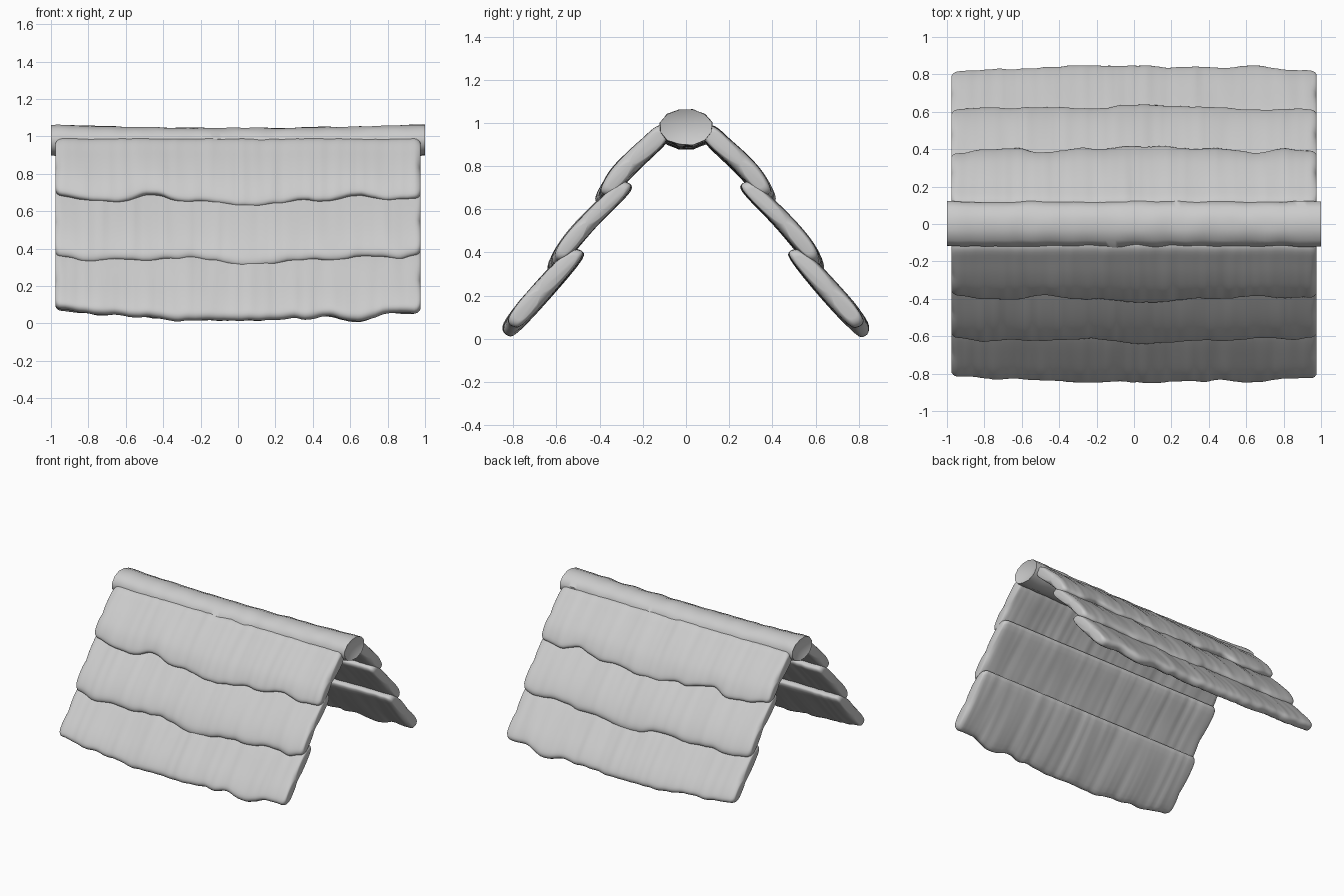
import bpy, bmesh, math
from mathutils import Vector, noise

cube = bpy.data.objects.get("Cube")
if cube:
    bpy.data.objects.remove(cube, do_unlink=True)

thatch = bpy.data.materials.new("thatch_grey")
thatch.use_nodes = True
GREY = (0.6, 0.6, 0.6, 1)
thatch.diffuse_color = GREY
thatch.node_tree.nodes["Principled BSDF"].inputs["Base Color"].default_value = GREY


def spline(pts, t, closed):
    """Catmull-Rom value on a list of vectors at parameter t."""
    n, i = len(pts), math.floor(t)
    f = t - i
    pick = (lambda k: pts[k % n]) if closed else (lambda k: pts[max(0, min(n - 1, k))])
    a, b, c, d = (pick(i + k) for k in (-1, 0, 1, 2))
    return 0.5 * (2 * b + (c - a) * f + (2 * a - 5 * b + 4 * c - d) * f * f
                  + (3 * b - a - 3 * c + d) * f ** 3)


def skin(name, rings, end_dip=0.0):
    """Join rings of points into a tube closed at both ends."""
    bm = bmesh.new()
    loops = [[bm.verts.new(p) for p in ring] for ring in rings]
    n = len(loops[0])
    for a, b in zip(loops, loops[1:]):
        for j in range(n):
            k = (j + 1) % n
            bm.faces.new((a[j], a[k], b[k], b[j]))
    for loop, sign in ((loops[0], 1), (loops[-1], -1)):
        mid = sum((v.co for v in loop), Vector()) / n
        hub = bm.verts.new(mid + Vector((sign * end_dip, 0, 0)))
        for j in range(n):
            bm.faces.new((loop[j], loop[(j + 1) % n], hub))
    bmesh.ops.recalc_face_normals(bm, faces=bm.faces)
    mesh = bpy.data.meshes.new(name)
    bm.to_mesh(mesh)
    bm.free()
    mesh.materials.append(thatch)
    obj = bpy.data.objects.new(name, mesh)
    bpy.context.collection.objects.link(obj)
    bpy.ops.object.select_all(action="DESELECT")
    obj.select_set(True)
    bpy.context.view_layer.objects.active = obj
    bpy.ops.object.shade_smooth_by_angle(angle=math.radians(50))
    return obj


def layer(name, side, profile, hem, seed):
    """Thatch course: closed (distance out, height) profile swept along x with a wavy hem."""
    pts = [Vector(p) for p in profile]
    hem = [Vector((h, 0)) for h in hem]
    outline = [spline(pts, i / 4, True) for i in range(4 * len(pts))]
    low, high = min(p.y for p in outline), max(p.y for p in outline)
    centre = sum(outline, Vector((0, 0))) / len(outline)
    half, roll, steps = 0.977, 0.035, 100
    inner = half - roll
    ends = [half - roll * (1 - math.sin(a * math.pi / 8)) for a in range(1, 5)]
    xs = [-e for e in reversed(ends)] + [inner * (2 * i / steps - 1) for i in range(steps + 1)] + ends
    rings = []
    for x in xs:
        wave = spline(hem, (x + half) / (2 * half) * (len(hem) - 1), False).x
        wave += 0.012 * noise.noise((x * 11, seed, 2.5))
        over = max(0, abs(x) - inner) / roll
        inset = 0.04 * (1 - math.sqrt(max(0, 1 - over * over)))
        ring = []
        for p in outline:
            drop = ((high - p.y) / (high - low)) ** 2
            q = p + Vector((-0.7, 1)) * (wave - low) * drop
            # straw streaks running down the slope
            streak = noise.noise((x * 7, p.y * 2, seed)) * 0.007
            streak += noise.noise((x * 24, p.y * 1.5, seed + 9)) * 0.004
            q += Vector((0.72, 0.69)) * streak
            inward = centre - q
            q += inward.normalized() * min(inset, inward.length * 0.85)
            ring.append((x, side * q.x, q.y))
        rings.append(ring)
    return skin(name, rings)


# Three overlapping courses on each slope, each hem lapping over the course below
courses = {
    "lower": ([(.485, .37), (.495, .41), (.54, .40), (.61, .345), (.725, .22), (.805, .125),
               (.85, .05), (.835, .012), (.785, .025), (.63, .19)],
              [.075, .05, .045, .03, .012, .012, .012, .015, .025, .03, .015, .05, .055]),
    "middle": ([(.262, .685), (.28, .725), (.32, .715), (.395, .65), (.50, .545), (.58, .45),
                (.63, .365), (.625, .32), (.575, .34), (.42, .515)],
               [.36, .335, .345, .33, .345, .34, .305, .315, .33, .335, .36, .345, .36]),
    "upper": ([(.085, .92), (.09, .98), (.135, .98), (.205, .92), (.285, .845), (.36, .76),
               (.41, .67), (.40, .635), (.355, .645), (.225, .78)],
              [.68, .66, .635, .68, .65, .645, .622, .63, .65, .645, .68, .65, .67]),
}
for number, (place, (profile, hem)) in enumerate(courses.items()):
    for word, side in (("front", -1), ("back", 1)):
        layer(f"{word}_{place}_thatch", side, profile, hem, number * 5.3 + side * 0.3)

# Ridge roll along the top, with slightly hollow ends and a lumpy surface
rings, sides, steps = [], 12, 80
for i in range(steps + 1):
    x = 2 * i / steps - 1
    sag = 0.018 * (x * x - 1)
    ring = []
    for j in range(sides):
        a = 2 * math.pi * (j + 0.5) / sides
        r = 1 + 0.08 * noise.noise((x * 9, math.cos(a) * 1.5, math.sin(a) * 1.5))
        ring.append((x, 0.123 * r * math.cos(a), 0.98 + sag + 0.086 * r * math.sin(a)))
    rings.append(ring)
skin("ridge_roll", rings, 0.04)
